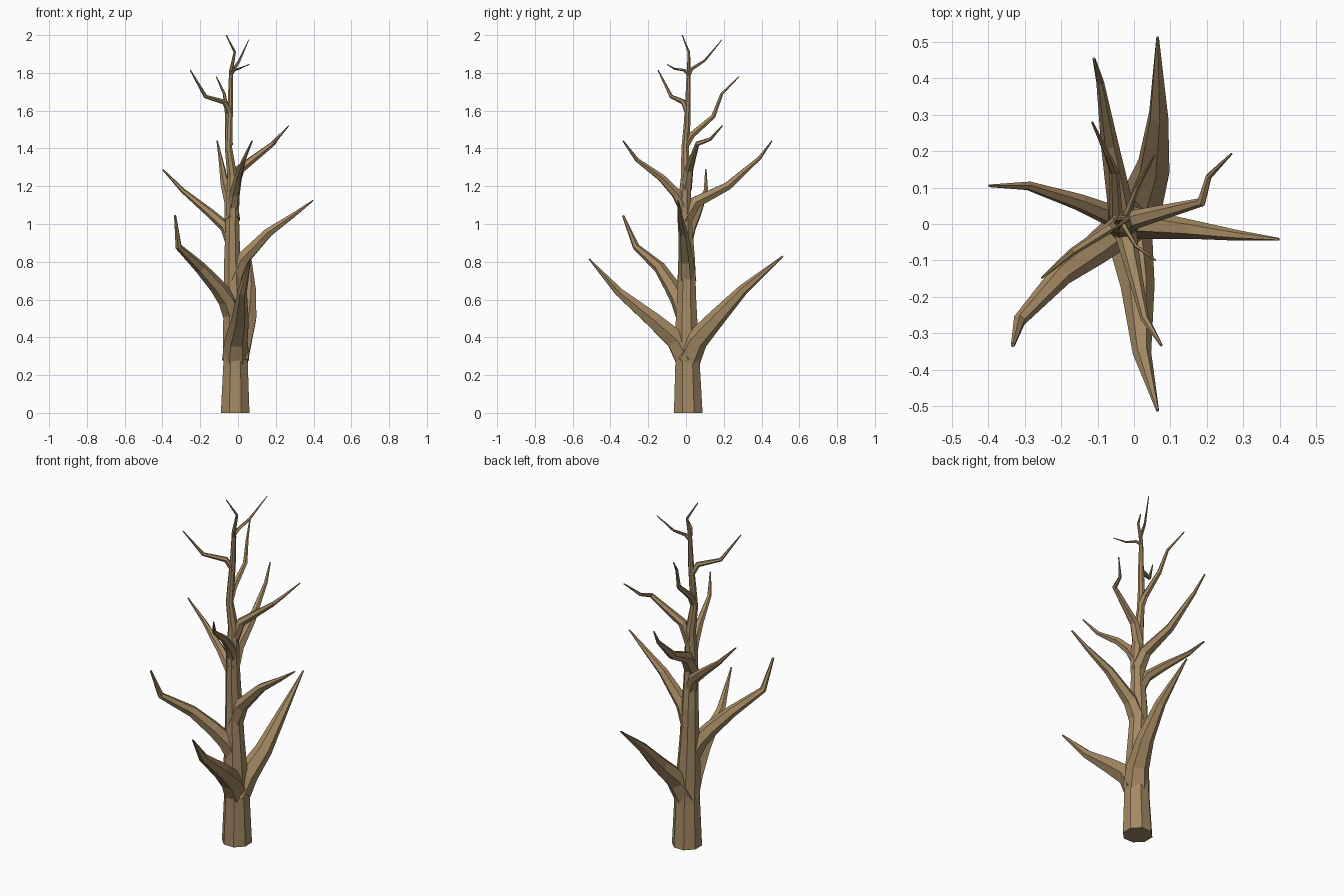
import bpy, bmesh, math
from mathutils import Vector

bark = bpy.data.materials.new("bark")
bark.diffuse_color = (0.37, 0.25, 0.125, 1)


def tube(name, pts, radii, sides, flat_base=False):
    """Tapered faceted limb swept along a bent path."""
    pts = [Vector(p) for p in pts]
    bm = bmesh.new()
    rings = []
    side = None
    for i, p in enumerate(pts):
        d = (pts[min(i + 1, len(pts) - 1)] - p).normalized()
        d += (p - pts[max(i - 1, 0)]).normalized()
        d.normalize()
        if flat_base and i == 0:
            d = Vector((0, 0, 1))
        if side is None:
            side = Vector((0, 0, 1)) if abs(d.z) < 0.95 else Vector((1, 0, 0))
        side = (side - d * side.dot(d)).normalized()
        up = d.cross(side)
        ring = []
        for k in range(sides):
            a = 2 * math.pi * (k + 0.5) / sides
            ring.append(bm.verts.new(p + radii[i] * (math.cos(a) * side + math.sin(a) * up)))
        rings.append(ring)
    for r0, r1 in zip(rings, rings[1:]):
        for k in range(sides):
            j = (k + 1) % sides
            bm.faces.new((r0[k], r0[j], r1[j], r1[k]))
    bm.faces.new(rings[0][::-1])
    bm.faces.new(rings[-1])
    bmesh.ops.recalc_face_normals(bm, faces=bm.faces)
    me = bpy.data.meshes.new(name)
    bm.to_mesh(me)
    bm.free()
    me.materials.append(bark)
    ob = bpy.data.objects.new(name, me)
    bpy.context.collection.objects.link(ob)
    return ob


def branch(name, base, tip, *pts, sides=6):
    """Limb whose radius shrinks evenly along its length."""
    v = [Vector(p) for p in pts]
    run = [0]
    for a, b in zip(v, v[1:]):
        run.append(run[-1] + (b - a).length)
    tube(name, v, [base + (tip - base) * r / run[-1] for r in run], sides)


# Trunk, narrowing to a bent twig at the top
tube("trunk",
     [(-0.015, 0.012, 0), (-0.013, 0.008, 0.26), (-0.02, 0.003, 0.45), (-0.025, 0.003, 0.62),
      (-0.03, 0.005, 0.8), (-0.03, -0.003, 0.97), (-0.028, -0.008, 1.12), (-0.03, 0, 1.25),
      (-0.05, -0.005, 1.4), (-0.047, 0.005, 1.52), (-0.04, 0.01, 1.64), (-0.037, 0.015, 1.81),
      (-0.017, 0.015, 1.91), (-0.062, -0.02, 2.0)],
     [0.082, 0.07, 0.064, 0.054, 0.047, 0.04, 0.036, 0.029,
      0.021, 0.019, 0.016, 0.011, 0.007, 0.003], 8, True)

# Lower limbs
branch("front_low_branch", 0.072, 0.004,
       (-0.013, 0.01, 0.28), (-0.01, -0.05, 0.385), (0.01, -0.17, 0.49),
       (0.022, -0.355, 0.64), (0.065, -0.513, 0.815))
branch("back_low_branch", 0.072, 0.004,
       (-0.01, 0.005, 0.28), (0.02, 0.055, 0.385), (0.055, 0.16, 0.5),
       (0.068, 0.3, 0.65), (0.065, 0.513, 0.83))
branch("left_front_branch", 0.056, 0.006,
       (-0.02, 0.005, 0.5), (-0.06, -0.035, 0.6), (-0.11, -0.075, 0.67), (-0.2, -0.14, 0.77),
       (-0.315, -0.265, 0.88), (-0.333, -0.333, 1.045))
branch("right_branch", 0.05, 0.004,
       (-0.03, 0.005, 0.7), (0.02, 0, 0.81), (0.16, -0.015, 0.955),
       (0.29, -0.032, 1.045), (0.398, -0.042, 1.125))

# Middle limbs
branch("left_branch", 0.036, 0.004,
       (-0.03, 0, 0.9), (-0.065, 0.025, 0.985), (-0.15, 0.06, 1.06),
       (-0.29, 0.105, 1.175), (-0.398, 0.105, 1.288))
branch("back_mid_branch", 0.042, 0.004,
       (-0.03, -0.01, 1.02), (-0.037, 0.05, 1.115), (-0.067, 0.22, 1.2),
       (-0.093, 0.39, 1.35), (-0.11, 0.455, 1.44))
branch("front_mid_branch", 0.034, 0.004,
       (-0.028, 0, 1.07), (-0.018, -0.05, 1.16), (0, -0.13, 1.245),
       (0.03, -0.26, 1.34), (0.075, -0.333, 1.44))
branch("right_upper_branch", 0.032, 0.003,
       (-0.03, 0, 1.18), (0.01, 0.015, 1.29), (0.185, 0.06, 1.425),
       (0.205, 0.13, 1.45), (0.268, 0.193, 1.52))

# Upper limbs and twigs
branch("back_upper_branch", 0.021, 0.003,
       (-0.048, 0, 1.42), (-0.05, 0.03, 1.47), (-0.055, 0.145, 1.57),
       (-0.073, 0.19, 1.69), (-0.115, 0.28, 1.78))
branch("left_upper_branch", 0.018, 0.003,
       (-0.042, 0.01, 1.59), (-0.07, -0.012, 1.645), (-0.172, -0.078, 1.675),
       (-0.253, -0.148, 1.815))
branch("back_twig", 0.011, 0.002,
       (-0.037, 0.015, 1.79), (-0.02, 0.03, 1.82), (0.008, 0.1, 1.865), (0.057, 0.19, 1.975), sides=5)
branch("front_twig", 0.01, 0.002,
       (-0.037, 0.015, 1.79), (-0.025, -0.01, 1.815), (0.005, -0.06, 1.822),
       (0.06, -0.1, 1.845), sides=5)
